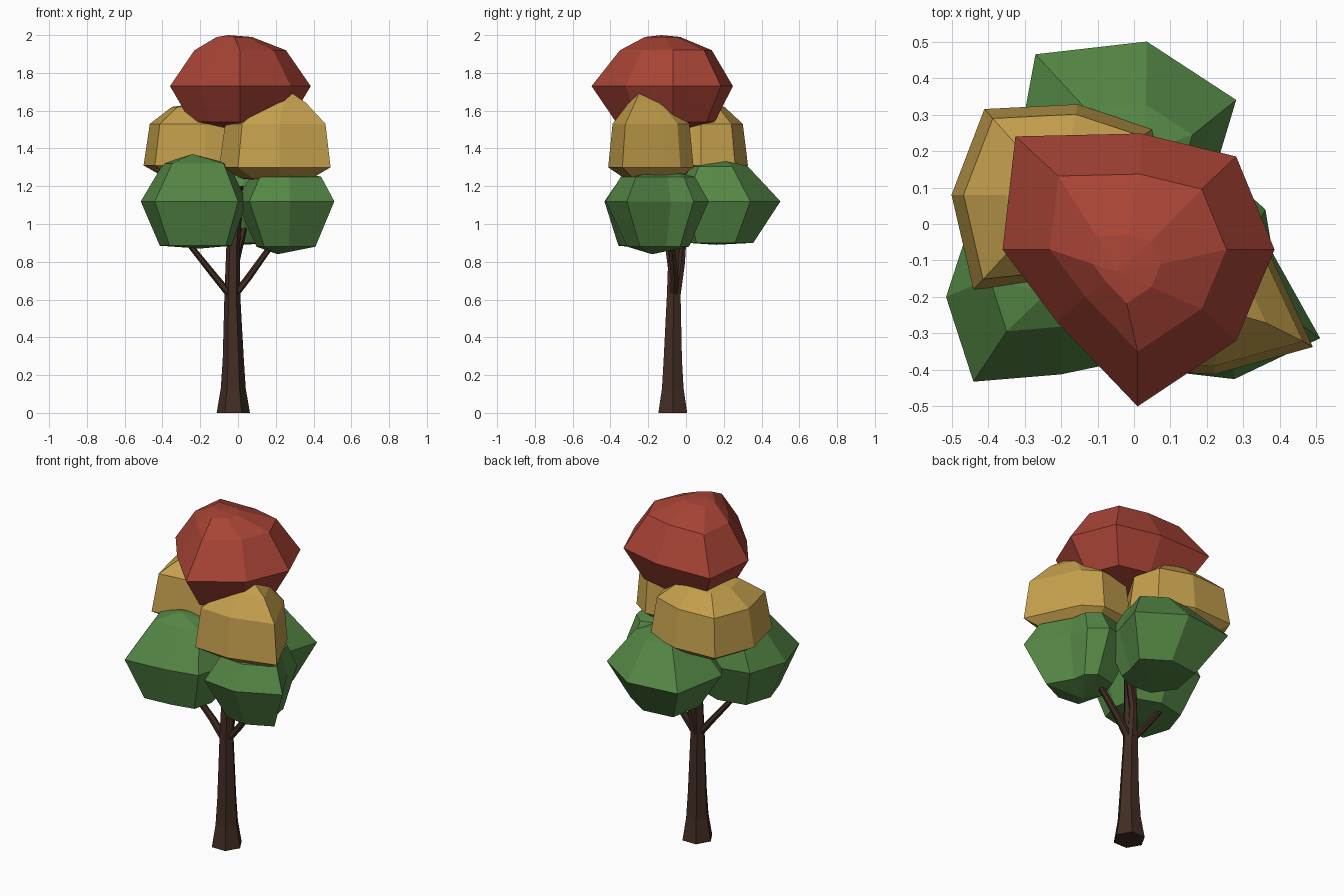
import bpy, bmesh, math


def material(name, srgb):
    m = bpy.data.materials.new(name)
    lin = [((c / 255 + 0.055) / 1.055) ** 2.4 for c in srgb]
    m.diffuse_color = (*lin, 1)
    return m


RED = material("red leaves", (169, 68, 54))
GOLD = material("golden leaves", (197, 160, 77))
GREEN = material("green leaves", (84, 134, 69))
BARK = material("dark bark", (66, 45, 35))


def loft(name, rings, mat, bottom=None, top=None):
    """Skin a stack of equal-sided rings; close ends with a pole point or a cap."""
    bm = bmesh.new()
    rows = [[bm.verts.new(p) for p in ring] for ring in rings]
    n = len(rows[0])
    for lo, hi in zip(rows, rows[1:]):
        for i in range(n):
            j = (i + 1) % n
            bm.faces.new((lo[i], lo[j], hi[j], hi[i]))
    for row, pole in ((rows[0], bottom), (rows[-1], top)):
        if pole:
            p = bm.verts.new(pole)
            for i in range(n):
                bm.faces.new((row[i], row[(i + 1) % n], p))
        else:
            bm.faces.new(row)
    bmesh.ops.recalc_face_normals(bm, faces=bm.faces)
    mesh = bpy.data.meshes.new(name)
    bm.to_mesh(mesh)
    bm.free()
    mesh.materials.append(mat)
    ob = bpy.data.objects.new(name, mesh)
    bpy.context.collection.objects.link(ob)
    return ob


def clump(name, center, outline, profile, bottom, top, mat):
    """Faceted leaf clump: a plan outline scaled and shifted through (scale, z, dx, dy) steps."""
    cx, cy = center
    rings = []
    for step in profile:
        s, z, dx, dy = (*step, 0, 0)[:4]
        rings.append([(cx + (x - cx) * s + dx, cy + (y - cy) * s + dy, z) for x, y in outline])
    return loft(name, rings, mat, bottom, top)


def limb(name, path, sides=6):
    """Tapered limb through (x, y, z, radius) stations."""
    rings = [[(x + r * math.cos(2 * math.pi * i / sides),
               y + r * math.sin(2 * math.pi * i / sides), z) for i in range(sides)]
             for x, y, z, r in path]
    return loft(name, rings, BARK)


# Trunk with flared foot
limb("trunk", [(-0.025, -0.07, 0, 0.088), (-0.025, -0.07, 0.13, 0.066),
               (-0.025, -0.07, 0.28, 0.056), (-0.03, -0.065, 0.62, 0.042),
               (-0.025, -0.06, 0.9, 0.036), (0.0, -0.05, 1.2, 0.028)])

# Branches carrying the lower crown
limb("left_branch", [(-0.03, -0.07, 0.61, 0.026), (-0.12, -0.07, 0.72, 0.023),
                     (-0.28, -0.1, 0.92, 0.018)])
limb("right_branch", [(-0.03, -0.065, 0.61, 0.026), (0.05, -0.06, 0.71, 0.023),
                      (0.2, -0.08, 0.92, 0.018)])
limb("back_branch", [(-0.025, -0.05, 0.63, 0.026), (-0.015, -0.025, 0.79, 0.022),
                     (0.03, -0.01, 0.98, 0.018)])

# Lower green clumps
clump("green_clump_left", (-0.2, -0.2),
      [(0.045, -0.2), (0.0, 0.01), (-0.2, 0.08), (-0.44, 0.03),
       (-0.515, -0.2), (-0.44, -0.432), (-0.2, -0.412), (0.0, -0.37)],
      [(0.68, 0.885), (1, 1.12), (0.62, 1.32, 0, 0.05)],
      (-0.2, -0.2, 0.87), (-0.24, -0.19, 1.37), GREEN)
clump("green_clump_right", (0.26, -0.14),
      [(0.38, -0.08), (0.36, 0.04), (0.27, 0.12), (0.06, 0.07),
       (-0.01, -0.14), (0.06, -0.4), (0.275, -0.425), (0.51, -0.313)],
      [(0.6, 0.88), (1, 1.12), (0.72, 1.25)],
      (0.21, -0.18, 0.84), (0.27, -0.13, 1.29), GREEN)
clump("green_clump_back", (0.03, 0.14),
      [(0.22, 0.14), (0.28, 0.34), (0.035, 0.5), (-0.27, 0.465),
       (-0.33, 0.14), (-0.19, -0.06), (0.03, -0.08), (0.2, 0.0)],
      [(0.6, 0.9), (1, 1.12), (0.52, 1.305)],
      (0.03, 0.16, 0.89), (0.03, 0.2, 1.34), GREEN)

# Middle golden clumps with upright sides
clump("golden_clump_right", (0.22, -0.18),
      [(0.385, -0.11), (0.345, -0.03), (0.24, 0.04), (0.04, 0.02),
       (-0.1, -0.18), (0.0, -0.4), (0.22, -0.412), (0.49, -0.337)],
      [(0.62, 1.24), (1, 1.3), (0.9, 1.53), (0.45, 1.64, 0.02, -0.02)],
      (0.24, -0.18, 1.22), (0.29, -0.25, 1.69), GOLD)
clump("golden_clump_left", (-0.2, 0.08),
      [(0.1, 0.08), (0.05, 0.26), (-0.155, 0.328), (-0.41, 0.315),
       (-0.5, 0.08), (-0.44, -0.18), (-0.17, -0.15), (0.0, -0.1)],
      [(0.65, 1.25), (1, 1.31), (0.89, 1.53), (0.5, 1.62)],
      (-0.2, 0.08, 1.23), (-0.2, 0.08, 1.64), GOLD)

# Red top clump, crown bulging to the front left
clump("red_clump_top", (0.01, -0.07),
      [(0.385, -0.07), (0.28, 0.185), (0.02, 0.248), (-0.325, 0.24),
       (-0.36, -0.07), (-0.21, -0.27), (0.01, -0.5), (0.28, -0.32)],
      [(0.7, 1.54), (1, 1.73), (0.65, 1.92), (0.25, 1.99, -0.03, -0.04)],
      (0.01, -0.07, 1.49), (-0.05, -0.13, 2.0), RED)
